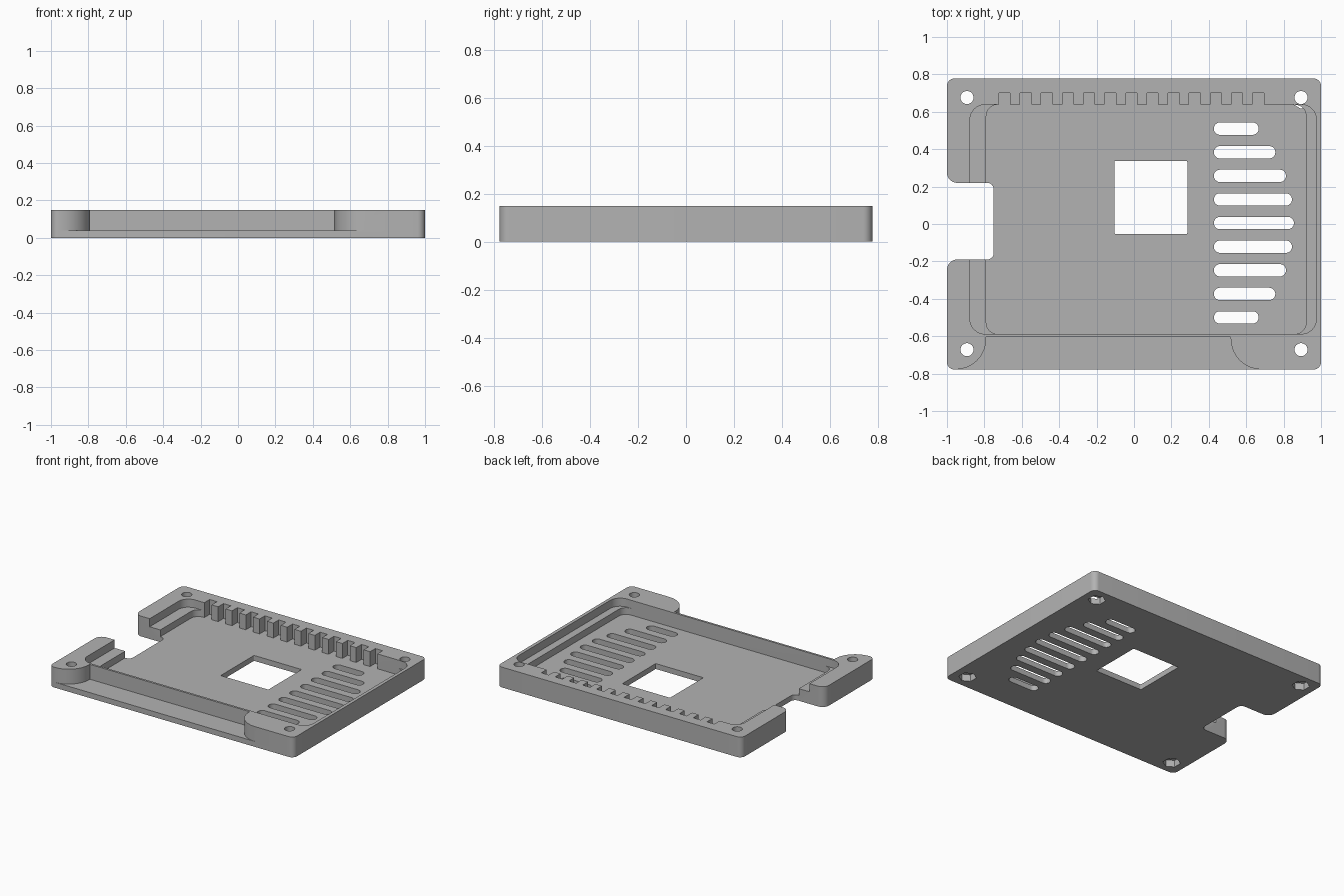
import bpy, bmesh
from math import sqrt, radians
from mathutils import Vector

if "Cube" in bpy.data.objects:
    bpy.data.objects.remove(bpy.data.objects["Cube"])

HEIGHT, FLOOR, LEDGE, ABOVE = 0.15, 0.04, 0.09, 0.25
BACK = 0.778

grey = bpy.data.materials.new("plain grey")
grey.use_nodes = True
grey.diffuse_color = (0.45, 0.45, 0.45, 1)
grey.node_tree.nodes["Principled BSDF"].inputs["Base Color"].default_value = (0.45, 0.45, 0.45, 1)


def rounded(corners, steps=8):
    """Outline whose (x, y, radius) right-angle corners become arcs."""
    outline = []
    for i, (x, y, r) in enumerate(corners):
        p = Vector((x, y))
        if r == 0:
            outline.append(p)
            continue
        before = (Vector(corners[i - 1][:2]) - p).normalized() * r
        after = (Vector(corners[(i + 1) % len(corners)][:2]) - p).normalized() * r
        centre = p + before + after
        for k in range(steps + 1):
            a = radians(90 * k / steps)
            spin = Vector((sqrt(max(0, 1 - (k / steps) ** 2)), 0))
            from math import cos, sin
            outline.append(centre - after * cos(a) - before * sin(a))
    return outline


def box(x0, x1, y0, y1, r=0):
    return rounded([(x0, y0, r), (x1, y0, r), (x1, y1, r), (x0, y1, r)])


def circle(x, y, r, sides, start=0):
    return [Vector((x, y)) + Vector((r, 0)) @ rotation(start + 360 * k / sides) for k in range(sides)]


def rotation(degrees):
    from mathutils import Matrix
    return Matrix.Rotation(-radians(degrees), 2)


def prism(name, outline, z0, z1):
    bm = bmesh.new()
    face = bm.faces.new([bm.verts.new((p.x, p.y, z0)) for p in outline])
    top = bmesh.ops.extrude_face_region(bm, geom=[face])["geom"]
    bmesh.ops.translate(bm, vec=(0, 0, z1 - z0), verts=[v for v in top if isinstance(v, bmesh.types.BMVert)])
    bmesh.ops.recalc_face_normals(bm, faces=bm.faces)
    mesh = bpy.data.meshes.new(name)
    bm.to_mesh(mesh)
    bm.free()
    mesh.materials.append(grey)
    ob = bpy.data.objects.new(name, mesh)
    bpy.context.collection.objects.link(ob)
    return ob


# Plate outline with the cable notch on the right-hand end
tray = prism("case_tray", rounded([
    (-1, -BACK, 0.04), (1, -BACK, 0.04), (1, BACK, 0.04), (-1, BACK, 0.04),
    (-1, 0.22, 0.055), (-0.75, 0.22, 0.035), (-0.75, -0.19, 0.035), (-1, -0.19, 0.055)]), 0, HEIGHT)


def cut(outline, z0, z1):
    cutter = prism("cutter", outline, z0, z1)
    cutter.hide_render = True
    mod = tray.modifiers.new("cut", "BOOLEAN")
    mod.operation, mod.solver, mod.object = "DIFFERENCE", "EXACT", cutter
    bpy.context.view_layer.objects.active = tray
    bpy.ops.object.modifier_apply(modifier=mod.name)
    bpy.data.objects.remove(cutter)


# Stepped pocket: shallow ledges at both ends, deep floor between
cut(box(-0.877, 0.975, -0.588, 0.638, 0.08), LEDGE, ABOVE)
cut(box(-0.79, 0.92, -0.588, 0.638, 0.06), FLOOR, ABOVE)

# Comb of slots in the back wall
for i in range(13):
    x = -0.722 + 0.113 * i
    cut(box(x, x + 0.06, 0.56, 0.70), FLOOR, ABOVE)

# Front shelf between two rounded corner blocks
shelf_arcs = rounded([(-0.79, -BACK, 0.165), (-0.79, -0.604, 0), (0.517, -0.604, 0), (0.517, -BACK, 0.165),
                      (0.8, -BACK, 0), (0.8, -0.9, 0), (-1.1, -0.9, 0), (-1.1, -BACK, 0)])
cut(shelf_arcs, FLOOR, ABOVE)

# Square opening and the vents, whose ends follow a circle around it
cut(box(-0.105, 0.285, -0.053, 0.337, 0.006), -0.1, ABOVE)
for i in range(-4, 5):
    dy = 0.1262 * i
    end = 0.085 + sqrt(0.77 ** 2 - dy ** 2)
    cut(box(0.427, end, dy - 0.028, dy + 0.038, 0.0325), -0.1, ABOVE)

# Screw holes with hexagonal nut traps underneath
for x in (-0.893, 0.893):
    for y in (-0.672, 0.676):
        cut(circle(x, y, 0.035, 32), -0.1, ABOVE)
        cut(circle(x, y, 0.06, 6, 30), -0.1, 0.05)

tray.select_set(True)
bpy.context.view_layer.objects.active = tray
bpy.ops.object.shade_smooth_by_angle(angle=radians(30))
